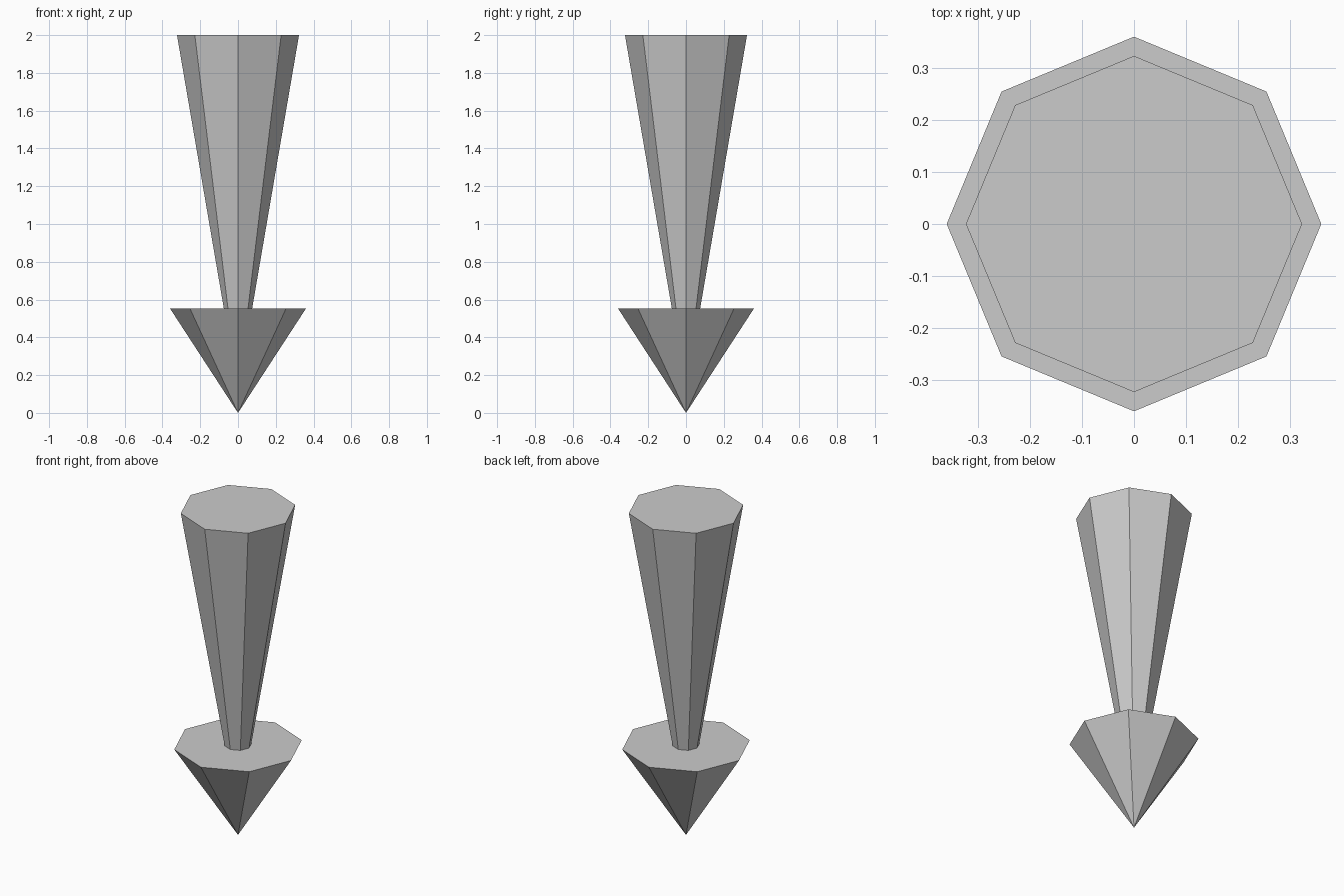
import bpy
import bmesh
from mathutils import Matrix

if "Cube" in bpy.data.objects:
    bpy.data.objects.remove(bpy.data.objects["Cube"])

SIDES = 8


def tapered_part(name, z_bottom, z_top, r_bottom, r_top):
    """Eight-sided closed taper with corners on the x and y axes."""
    bm = bmesh.new()
    bmesh.ops.create_cone(
        bm, cap_ends=True, cap_tris=False, segments=SIDES,
        radius1=r_bottom, radius2=r_top, depth=z_top - z_bottom,
        matrix=Matrix.Translation((0, 0, (z_bottom + z_top) / 2)))
    # Collapse a zero-radius end to a single point
    bmesh.ops.remove_doubles(bm, verts=bm.verts, dist=1e-5)
    bmesh.ops.recalc_face_normals(bm, faces=bm.faces)
    mesh = bpy.data.meshes.new(name)
    bm.to_mesh(mesh)
    bm.free()
    obj = bpy.data.objects.new(name, mesh)
    bpy.context.collection.objects.link(obj)
    return obj


# Pointed head, tip down on the ground
tapered_part("arrow_head", 0.0, 0.553, 0.0, 0.36)

# Shaft widening upward from the flat back of the head
tapered_part("arrow_shaft", 0.553, 2.0, 0.075, 0.323)
